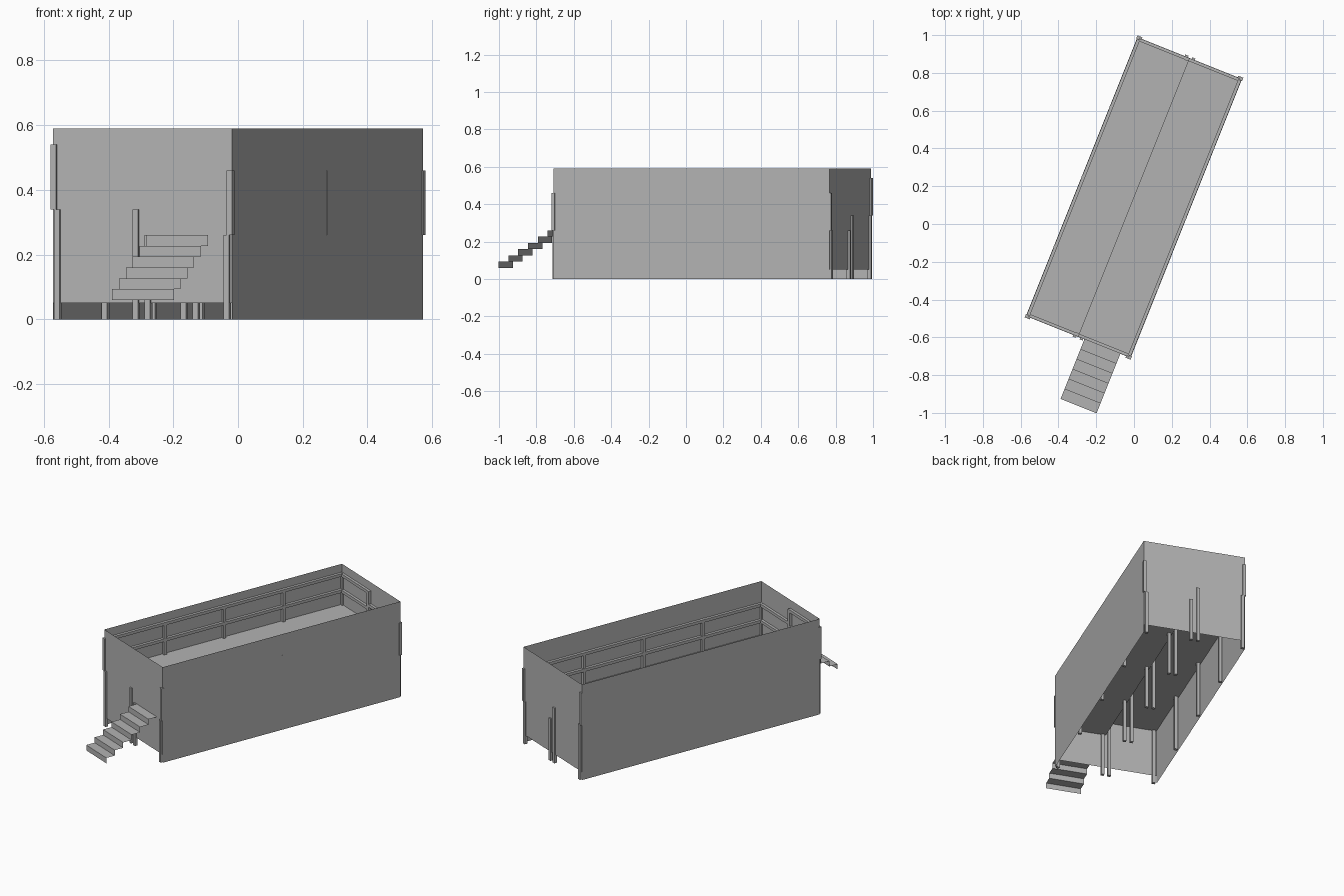
import bpy, bmesh, math
from mathutils import Matrix, Vector

cube = bpy.data.objects.get("Cube")
if cube:
    bpy.data.objects.remove(cube, do_unlink=True)

# One plain grey for the whole structure
grey = bpy.data.materials.new("light_grey")
grey.use_nodes = True
colour = (0.45, 0.45, 0.45, 1)
grey.diffuse_color = colour
grey.node_tree.nodes["Principled BSDF"].inputs["Base Color"].default_value = colour

# The platform is turned on the ground: local x runs across it, local y along it
PLACE = Matrix.Translation((0, 0.14, 0)) @ Matrix.Rotation(math.radians(-21.8), 4, "Z")
W, L, TOP = 0.2985, 0.795, 0.59
HIGH, LOW = 0.34, 0.26
RAIL = 0.2
ROWS = [L * k / 2 for k in range(-2, 3)]


def finish(name, bm):
    mesh = bpy.data.meshes.new(name)
    bm.to_mesh(mesh)
    bm.free()
    mesh.materials.append(grey)
    obj = bpy.data.objects.new(name, mesh)
    bpy.context.collection.objects.link(obj)
    obj.matrix_world = PLACE
    return obj


def box(name, lo, hi):
    lo, hi = Vector(lo), Vector(hi)
    size = hi - lo
    bm = bmesh.new()
    bmesh.ops.create_cube(bm, size=1, matrix=Matrix.Translation((lo + hi) / 2)
                          @ Matrix.Diagonal((*size, 1)))
    return finish(name, bm)


def post(name, x, y, z0, z1, s=0.009):
    return box(name, (x - s, y - s, z0), (x + s, y + s, z1))


def sheet(name, *strips):
    """Thin panels, each given by its corner points."""
    bm = bmesh.new()
    for points in strips:
        bm.faces.new([bm.verts.new(p) for p in points])
    return finish(name, bm)


# Surrounding panels: long sides reach the ground, ends stop short of it
for s, side in ((-1, "right"), (1, "left")):
    sheet(side + "_wall", [(s * W, -s * L, 0), (s * W, s * L, 0),
                           (s * W, s * L, TOP), (s * W, -s * L, TOP)])
for s, end in ((-1, "front"), (1, "back")):
    sheet(end + "_wall", [(s * W, s * L, 0.05), (-s * W, s * L, 0.05),
                          (-s * W, s * L, TOP), (s * W, s * L, TOP)])

# Two deck levels, each with its posts and guard rails
for s, level, z in ((-1, "upper", HIGH), (1, "lower", LOW)):
    x0, x1 = sorted((0, s * W))
    sheet(level + "_deck", [(x0, -L, z), (x1, -L, z), (x1, L, z), (x0, L, z)])

    for y in ROWS:
        for x, place in ((s * 0.282, "outer"), (s * 0.02, "inner")):
            post(f"{level}_{place}_support", x, y, 0, z)
        end_row = abs(y) > L / 2 + 0.1
        post(level + "_rail_post", s * (0.293 if end_row else 0.29), y, z, z + RAIL)

    for h in (RAIL, RAIL / 2):
        x0, x1 = sorted((s * 0.28, s * 0.297))
        box(level + "_side_rail", (x0, -L + 0.01, z + h - 0.018), (x1, L - 0.01, z + h))
        for e in (-1, 1):
            x0, x1 = sorted((0, s * 0.28))
            y0, y1 = sorted((e * (L - 0.017), e * (L - 0.001)))
            box(level + "_end_rail", (x0, y0, z + h - 0.018), (x1, y1, z + h))

# Middle posts of the end rails
for e in (-1, 1):
    post("end_rail_post", -0.009, e * (L - 0.01), HIGH, HIGH + RAIL)

# Folded stair leading to the lower deck
steps, run, rise = 6, 0.0565, 0.0333
x0, x1 = 0.035, 0.24
panels = []
for i in range(steps):
    y0 = -L - (steps - i) * run
    y1 = y0 + run
    z1 = LOW - (steps - 1 - i) * rise
    z0 = z1 - rise
    panels.append([(x0, y0, z0), (x1, y0, z0), (x1, y0, z1), (x0, y0, z1)])
    panels.append([(x0, y0, z1), (x1, y0, z1), (x1, y1, z1), (x0, y1, z1)])
sheet("stairs", *panels)
